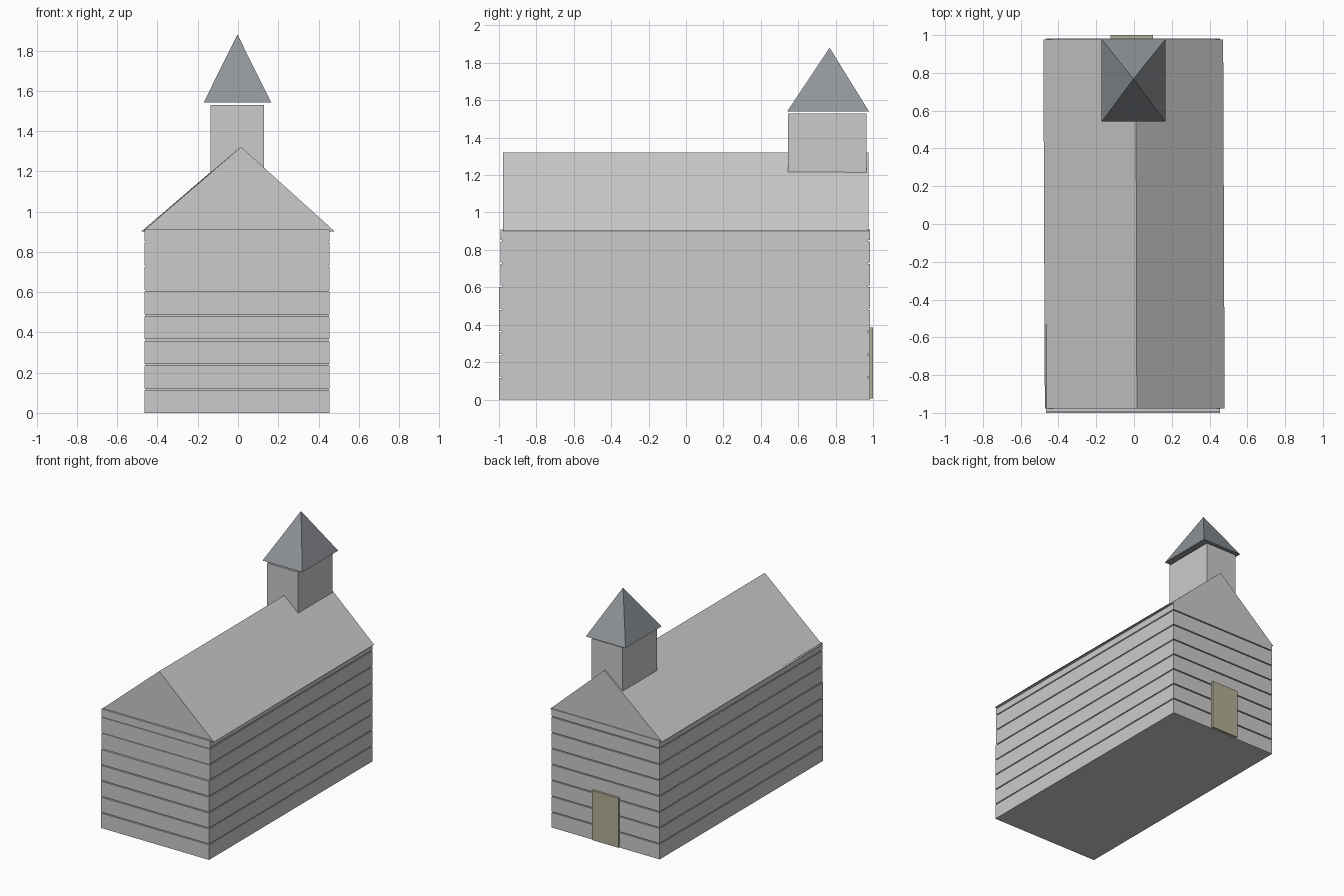
import bpy, bmesh

if "Cube" in bpy.data.objects:
    bpy.data.objects.remove(bpy.data.objects["Cube"])


def make(name, verts, faces, color=None):
    me = bpy.data.meshes.new(name)
    me.from_pydata(verts, [], faces)
    bm = bmesh.new()
    bm.from_mesh(me)
    bmesh.ops.recalc_face_normals(bm, faces=bm.faces)
    bm.to_mesh(me)
    bm.free()
    ob = bpy.data.objects.new(name, me)
    bpy.context.collection.objects.link(ob)
    if color:
        mat = bpy.data.materials.new(name + "_paint")
        mat.diffuse_color = color
        mat.use_nodes = True
        mat.node_tree.nodes["Principled BSDF"].inputs["Base Color"].default_value = mat.diffuse_color
        me.materials.append(mat)
    return ob


def box(name, x0, x1, y0, y1, z0, z1, color=None):
    verts = [(x, y, z) for z in (z0, z1)
             for x, y in ((x0, y0), (x1, y0), (x1, y1), (x0, y1))]
    faces = [(0, 1, 2, 3), (4, 5, 6, 7)]
    faces += [(i, (i + 1) % 4, (i + 1) % 4 + 4, i + 4) for i in range(4)]
    return make(name, verts, faces, color)


# Core walls, set slightly behind the siding so the grooves show
box("wall_core", -0.459, 0.449, -0.985, 0.972, 0.0, 0.905)

# Horizontal siding courses; the last one is cut short under the eaves
pitch, gap, top = 0.122, 0.008, 0.91
for i in range(8):
    y_front = -1.0 if i < 5 else -0.992
    box(f"siding_course_{i + 1}", -0.465, 0.455, y_front, 0.983,
        i * pitch, min((i + 1) * pitch - gap, top))

# Solid gabled roof, very slightly skewed towards the back
roof_profile = [(-0.472, 0.48, 0.015, -0.978), (-0.48, 0.472, 0.01, 0.976)]
roof_verts = [v for l, r, ridge, y in roof_profile
              for v in ((l, y, 0.902), (r, y, 0.902), (ridge, y, 1.322))]
make("roof", roof_verts,
     [(0, 1, 2), (3, 4, 5), (0, 1, 4, 3), (1, 2, 5, 4), (2, 0, 3, 5)])

# Bell tower rising out of the roof
box("tower", -0.137, 0.128, 0.545, 0.964, 1.12, 1.53)

# Four-sided spire just above the tower
make("spire",
     [(-0.171, 0.542, 1.541), (0.166, 0.542, 1.541), (0.166, 0.978, 1.541),
      (-0.171, 0.978, 1.541), (-0.003, 0.768, 1.88)],
     [(0, 1, 2, 3)] + [(i, (i + 1) % 4, 4) for i in range(4)],
     (0.28, 0.3, 0.32, 1))

# Entrance door below the tower
box("door", -0.125, 0.1, 0.975, 1.0, 0.005, 0.385, (0.45, 0.43, 0.3, 1))
